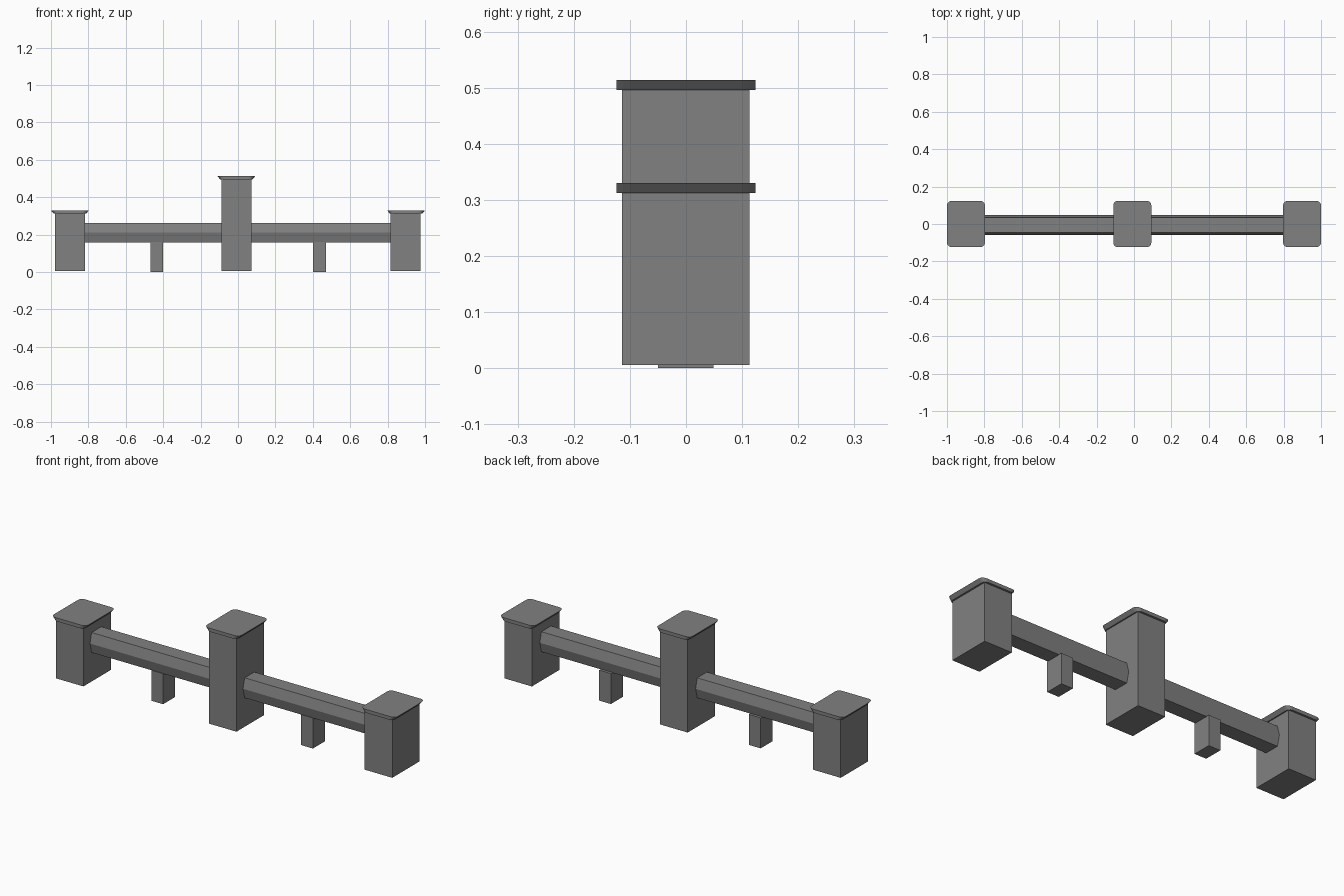
import bpy, bmesh, math

if "Cube" in bpy.data.objects:
    bpy.data.objects.remove(bpy.data.objects["Cube"])

grey = bpy.data.materials.new("dark_grey")
grey.diffuse_color = (0.22, 0.22, 0.22, 1)
grey.use_nodes = True
grey.node_tree.nodes["Principled BSDF"].inputs["Base Color"].default_value = grey.diffuse_color


def finish(bm, name):
    bmesh.ops.recalc_face_normals(bm, faces=bm.faces)
    mesh = bpy.data.meshes.new(name)
    bm.to_mesh(mesh)
    bm.free()
    mesh.materials.append(grey)
    obj = bpy.data.objects.new(name, mesh)
    bpy.context.collection.objects.link(obj)
    return obj


def cube_bm(lo, hi):
    bm = bmesh.new()
    bmesh.ops.create_cube(bm, size=1)
    for v in bm.verts:
        for i in range(3):
            v.co[i] = lo[i] if v.co[i] < 0 else hi[i]
    return bm


def box(name, lo, hi):
    return finish(cube_bm(lo, hi), name)


def cap(name, cx, z0, z1):
    # Slab with rounded corners, undercut on its two x sides
    bm = cube_bm((cx - 0.1015, -0.124, z0), (cx + 0.1015, 0.124, z1))
    upright = [e for e in bm.edges if abs(e.verts[0].co.z - e.verts[1].co.z) > 0.005]
    bmesh.ops.bevel(bm, geom=upright, offset=0.024, segments=3, profile=0.5,
                    affect='EDGES')
    mid = (z0 + z1) / 2
    for v in bm.verts:
        if v.co.z < mid:
            v.co.x = cx + (v.co.x - cx) * 0.85
    return finish(bm, name)


def rail(name, x0, x1):
    # Six-sided bar along x: flat top and bottom, sides folded outwards
    y, z = -0.006, 0.2105
    profile = [(-0.04, 0.0525), (0.04, 0.0525), (0.0535, 0),
               (0.04, -0.0525), (-0.04, -0.0525), (-0.0535, 0)]
    bm = bmesh.new()
    face = bm.faces.new([bm.verts.new((x0, y + a, z + b)) for a, b in profile])
    out = bmesh.ops.extrude_face_region(bm, geom=[face], use_keep_orig=True)
    moved = [g for g in out["geom"] if isinstance(g, bmesh.types.BMVert)]
    bmesh.ops.translate(bm, verts=moved, vec=(x1 - x0, 0, 0))
    return finish(bm, name)


# Three square posts with caps
for side, post_x, cap_x, top in (("left", -0.898, -0.8985, 0.330),
                                 ("centre", -0.009, -0.009, 0.5135),
                                 ("right", 0.896, 0.8985, 0.330)):
    box(side + "_post", (post_x - 0.08, -0.114, 0.006),
        (post_x + 0.08, 0.113, top - 0.016))
    cap(side + "_post_cap", cap_x, top - 0.018, top)

# Rails between the posts
rail("left_rail", -0.83, -0.08)
rail("right_rail", 0.06, 0.825)

# Short legs under each rail
for side, x in (("left", -0.434), ("right", 0.436)):
    box(side + "_rail_leg", (x - 0.034, -0.05, 0), (x + 0.034, 0.049, 0.16))
